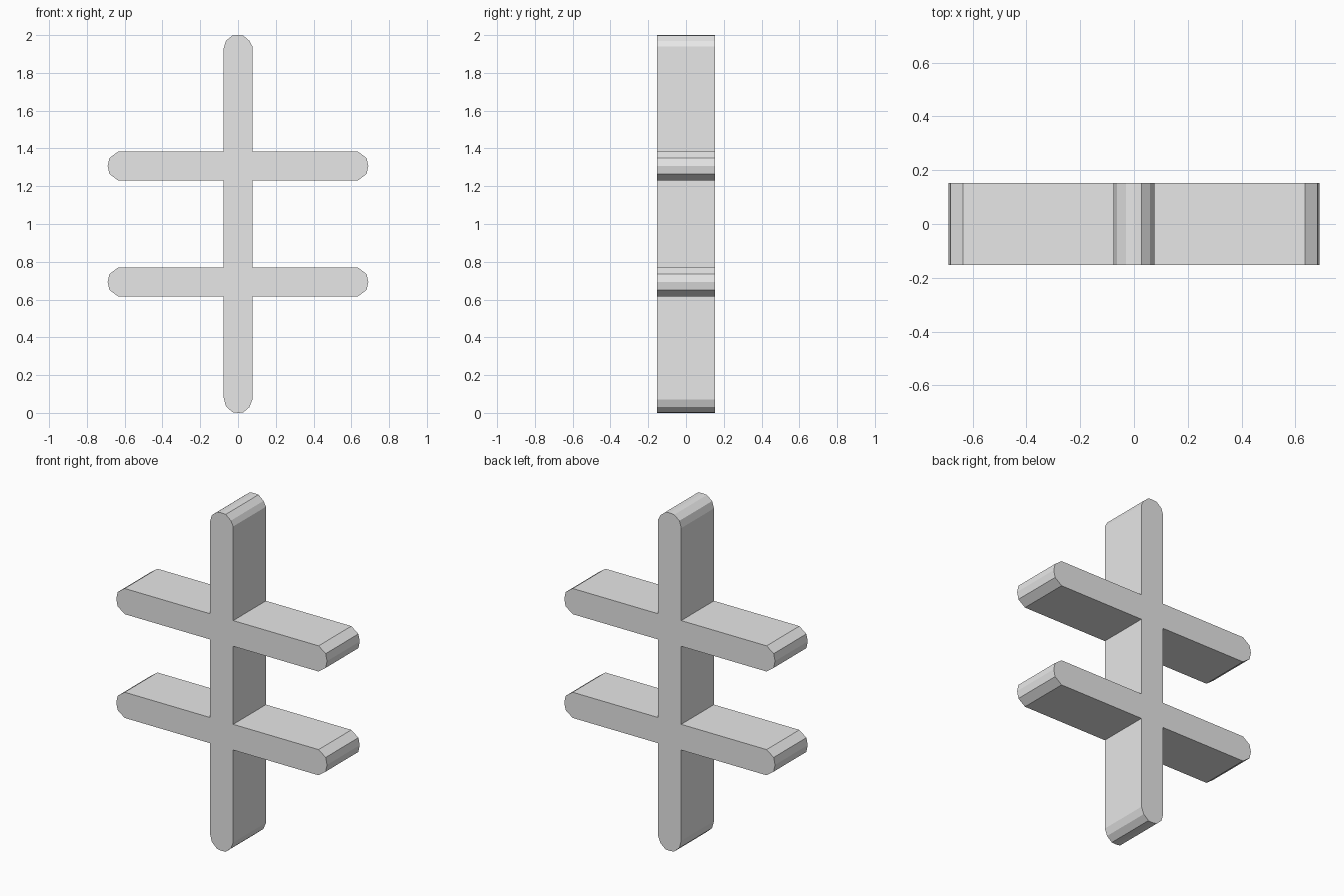
import bpy
import bmesh

if "Cube" in bpy.data.objects:
    bpy.data.objects.remove(bpy.data.objects["Cube"], do_unlink=True)

W = 0.076               # half width of every bar
DEPTH = 0.153           # half depth
REACH = 0.69            # arm tip distance from the centre
LOW, HIGH = 0.693, 1.307  # arm heights

# Material
grey = bpy.data.materials.new("light grey")
grey.use_nodes = True
grey.diffuse_color = (0.8, 0.8, 0.8, 1)
grey.node_tree.nodes["Principled BSDF"].inputs["Base Color"].default_value = (0.8, 0.8, 0.8, 1)


def arm(side, z):
    """Faceted arm with its two inner corners, counter-clockwise."""
    tip = [(REACH - 0.055, -W), (REACH - 0.009, -0.042), (REACH, 0),
           (REACH - 0.009, 0.042), (REACH - 0.055, W)]
    points = [(W, -W)] + tip + [(W, W)]
    return [(side * x, z + side * h) for x, h in points]


# Rounded post ends, counter-clockwise
top_end = [(W, 1.94), (0.06, 1.97), (0.027, 1.998), (0, 2),
           (-0.03, 1.997), (-0.064, 1.97), (-W, 1.93)]
bottom_end = [(-W, 0.08), (-0.064, 0.035), (-0.03, 0.004), (0, 0),
              (0.027, 0.002), (0.06, 0.03), (W, 0.07)]

# One continuous outline of the post and its four arms
outline = (bottom_end + arm(1, LOW) + arm(1, HIGH)
           + top_end + arm(-1, HIGH) + arm(-1, LOW))

# Extrude the outline from front to back
bm = bmesh.new()
front = bm.faces.new([bm.verts.new((x, -DEPTH, z)) for x, z in outline])
extruded = bmesh.ops.extrude_face_region(bm, geom=[front], use_keep_orig=True)
moved = [v for v in extruded["geom"] if isinstance(v, bmesh.types.BMVert)]
bmesh.ops.translate(bm, verts=moved, vec=(0, 2 * DEPTH, 0))
bmesh.ops.recalc_face_normals(bm, faces=bm.faces[:])

mesh = bpy.data.meshes.new("double_cross_bar")
bm.to_mesh(mesh)
bm.free()
mesh.materials.append(grey)
bpy.context.collection.objects.link(bpy.data.objects.new("double_cross_bar", mesh))
